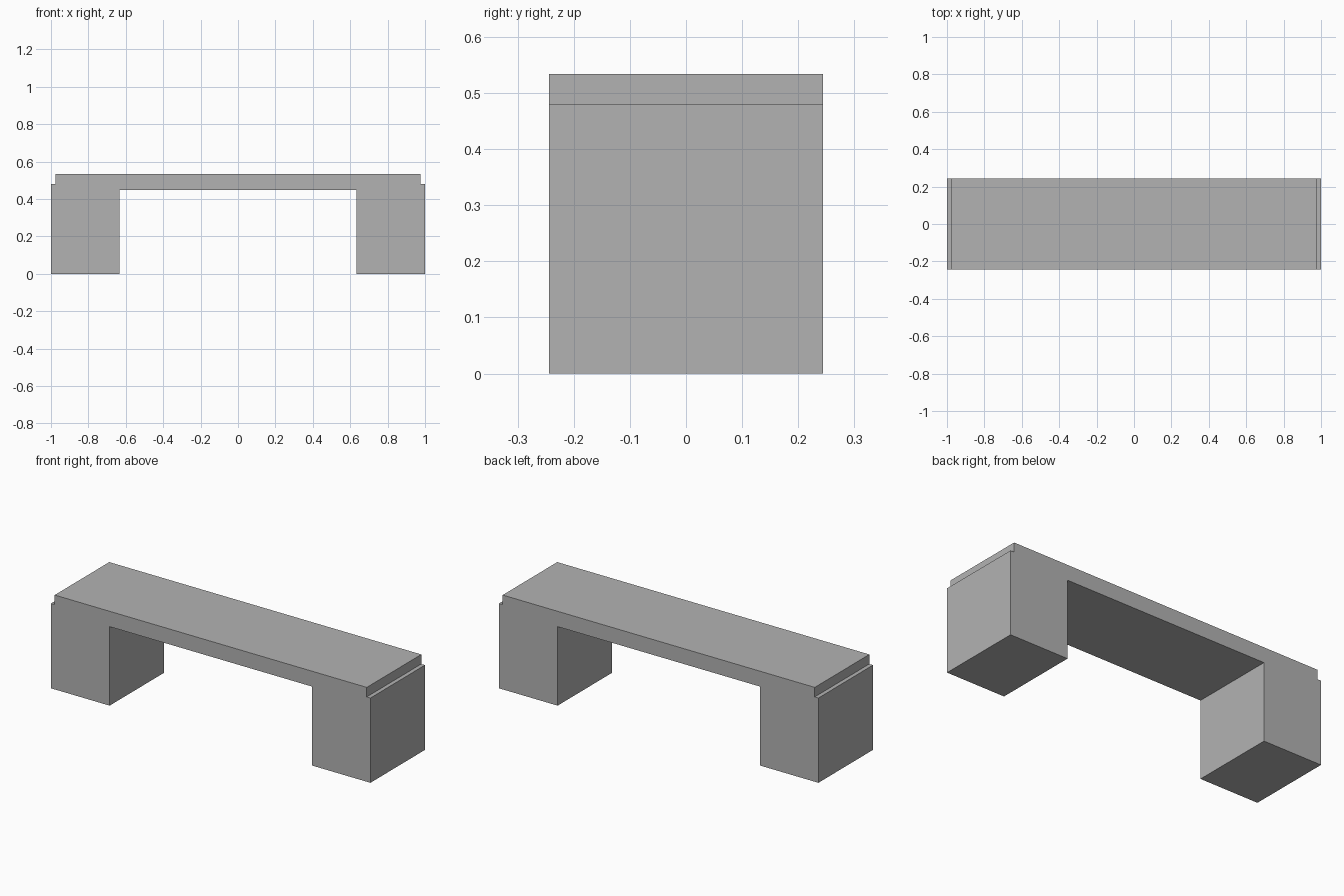
import bpy
import bmesh

if "Cube" in bpy.data.objects:
    bpy.data.objects.remove(bpy.data.objects["Cube"])

DEPTH = 0.488

stone = bpy.data.materials.new("grey stone")
stone.diffuse_color = (0.45, 0.45, 0.45, 1.0)
stone.use_nodes = True
stone.node_tree.nodes["Principled BSDF"].inputs["Base Color"].default_value = stone.diffuse_color

# Right half of the bench outline, from the underside of the span to the top
half = [(0.633, 0.447), (0.633, 0.0), (1.0, 0.0),
        (1.0, 0.48), (0.977, 0.48), (0.977, 0.534)]
outline = half + [(-x, z) for x, z in reversed(half)]

# Bench body: outline extruded front to back
bm = bmesh.new()
front = bm.faces.new([bm.verts.new((x, -DEPTH / 2, z)) for x, z in outline])
extruded = bmesh.ops.extrude_face_region(bm, geom=[front])["geom"]
moved = [v for v in extruded if isinstance(v, bmesh.types.BMVert)]
bmesh.ops.translate(bm, verts=moved, vec=(0, DEPTH, 0))
bmesh.ops.recalc_face_normals(bm, faces=bm.faces)

mesh = bpy.data.meshes.new("bench_body")
bm.to_mesh(mesh)
bm.free()
mesh.materials.append(stone)
bench = bpy.data.objects.new("bench_body", mesh)
bpy.context.collection.objects.link(bench)
